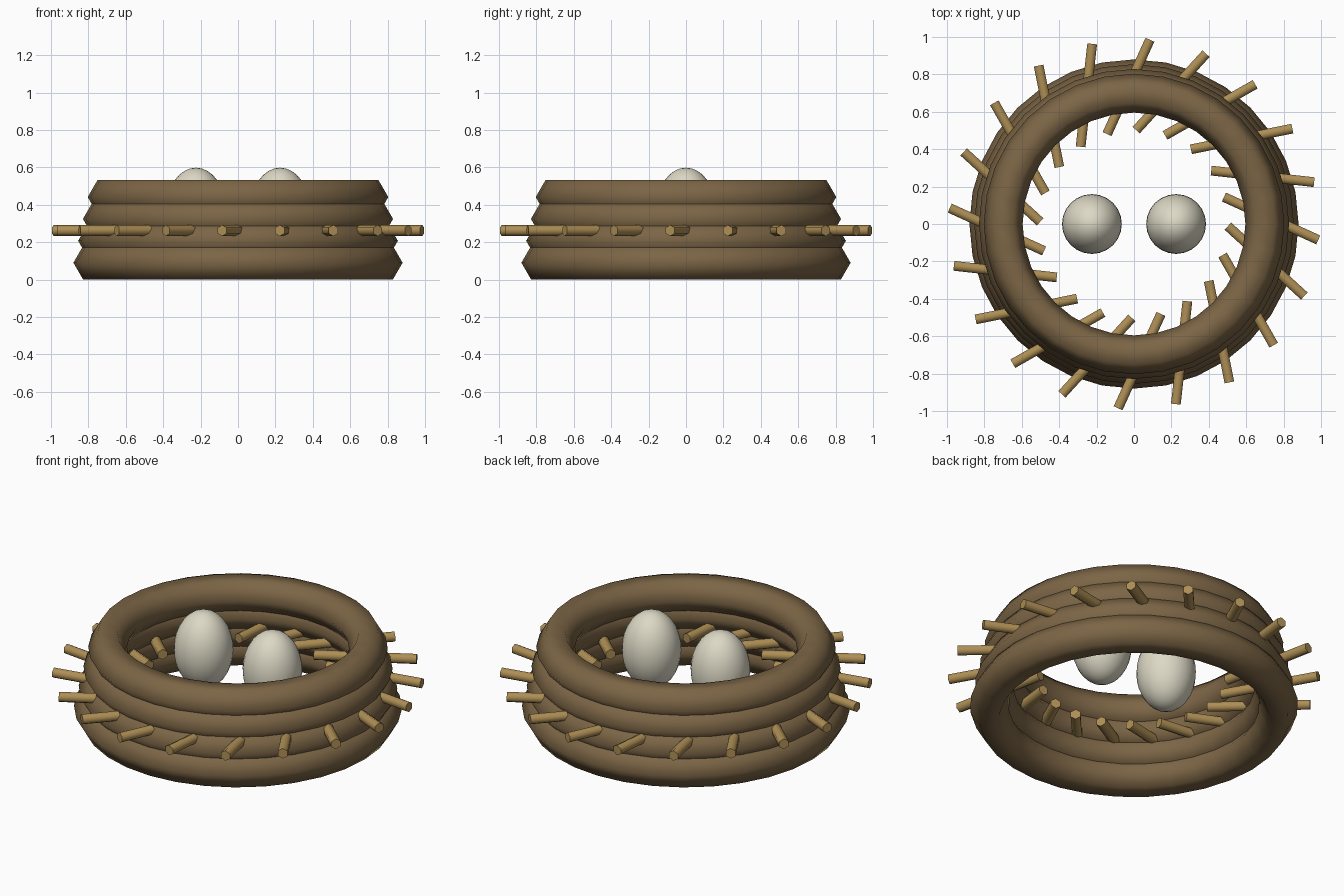
import bpy
import math
from mathutils import Vector, Matrix

cube = bpy.data.objects.get("Cube")
if cube:
    bpy.data.objects.remove(cube, do_unlink=True)


def material(name, rgb):
    mat = bpy.data.materials.new(name)
    mat.use_nodes = True
    mat.diffuse_color = (*rgb, 1)
    bsdf = mat.node_tree.nodes["Principled BSDF"]
    bsdf.inputs["Base Color"].default_value = (*rgb, 1)
    bsdf.inputs["Roughness"].default_value = 0.9
    return mat


bark = material("bark brown", (0.20, 0.13, 0.06))
straw = material("straw tan", (0.42, 0.27, 0.09))
shell = material("egg cream", (0.72, 0.69, 0.56))


def finish(name, mat):
    """Name, colour and smooth the active object, keeping end caps sharp."""
    ob = bpy.context.object
    ob.name = name
    ob.data.materials.append(mat)
    bpy.ops.object.shade_smooth_by_angle(angle=math.radians(65))
    return ob


# Nest wall: four stacked six-sided rings, narrowing upwards
for i in range(4):
    bpy.ops.mesh.primitive_torus_add(
        major_segments=32, minor_segments=6,
        major_radius=0.776 - 0.0255 * i, minor_radius=0.104,
        location=(0, 0, 0.09 + 0.117 * i))
    finish(f"nest_ring_{i + 1}", bark)

# Twigs: straight sticks poked through the wall at a slant
TWIGS = 20
inner_end = Vector((0.481, 0.144, 0.262))
outer_end = Vector((0.985, -0.085, 0.262))
along = outer_end - inner_end
heading = math.atan2(along.y, along.x)
for i in range(TWIGS):
    turn = math.tau * i / TWIGS
    middle = Matrix.Rotation(turn, 3, "Z") @ ((inner_end + outer_end) / 2)
    bpy.ops.mesh.primitive_cylinder_add(
        vertices=6, radius=0.03, depth=along.length, location=middle,
        rotation=(math.pi / 2, 0, heading + turn + math.pi / 2))
    finish(f"twig_{i + 1}", straw)

# Two upright eggs in the middle
for side, x in (("right", -0.225), ("left", 0.225)):
    bpy.ops.mesh.primitive_uv_sphere_add(
        segments=24, ring_count=16, radius=1, location=(x, 0, 0.374))
    egg = finish(f"{side}_egg", shell)
    egg.scale = (0.16, 0.16, 0.224)
